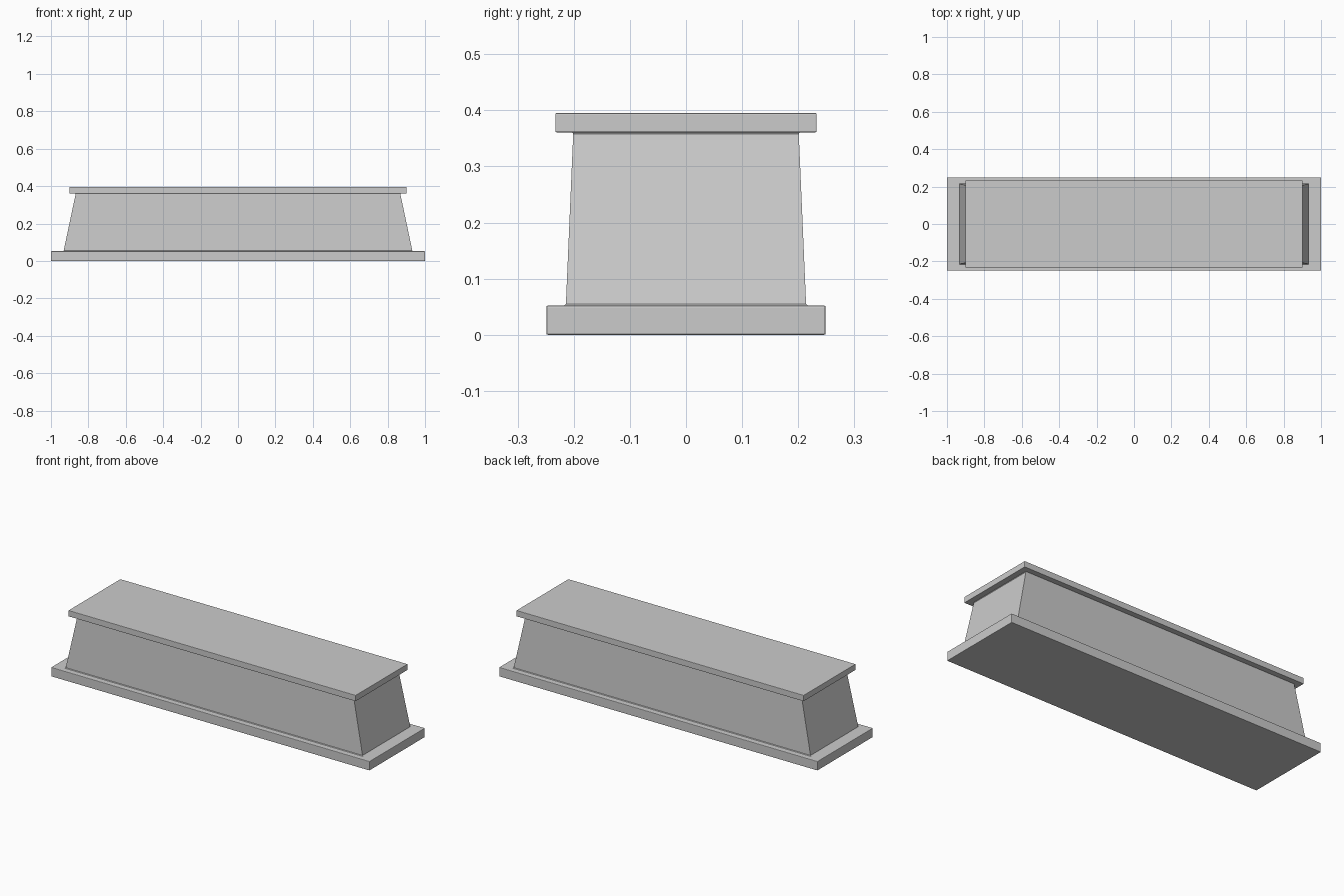
import bpy, bmesh

if "Cube" in bpy.data.objects:
    bpy.data.objects.remove(bpy.data.objects["Cube"])


def loft(name, sections, bevel=0.0):
    """Closed solid through stacked rectangles given as (z, half_x, half_y)."""
    bm = bmesh.new()
    rings = [[bm.verts.new((sx * hx, sy * hy, z))
              for sx, sy in ((-1, -1), (1, -1), (1, 1), (-1, 1))]
             for z, hx, hy in sections]
    for a, b in zip(rings, rings[1:]):
        for i in range(4):
            j = (i + 1) % 4
            bm.faces.new((a[i], a[j], b[j], b[i]))
    bm.faces.new(rings[0][::-1])
    bm.faces.new(rings[-1])
    mesh = bpy.data.meshes.new(name)
    bm.to_mesh(mesh)
    bm.free()
    obj = bpy.data.objects.new(name, mesh)
    bpy.context.collection.objects.link(obj)
    if bevel:
        mod = obj.modifiers.new("soft_edges", 'BEVEL')
        mod.width = bevel
        mod.segments = 2
    return obj


# Bottom slab
loft("base_slab", [(0.0, 1.0, 0.249), (0.052, 1.0, 0.249)], bevel=0.003)

# Tapered body with a tiny flare where it meets the base
loft("tapered_body", [(0.051, 0.938, 0.219), (0.055, 0.932, 0.214),
                      (0.358, 0.868, 0.201), (0.362, 0.870, 0.203)])

# Overhanging top slab
loft("top_slab", [(0.361, 0.902, 0.233), (0.395, 0.902, 0.233)], bevel=0.002)
